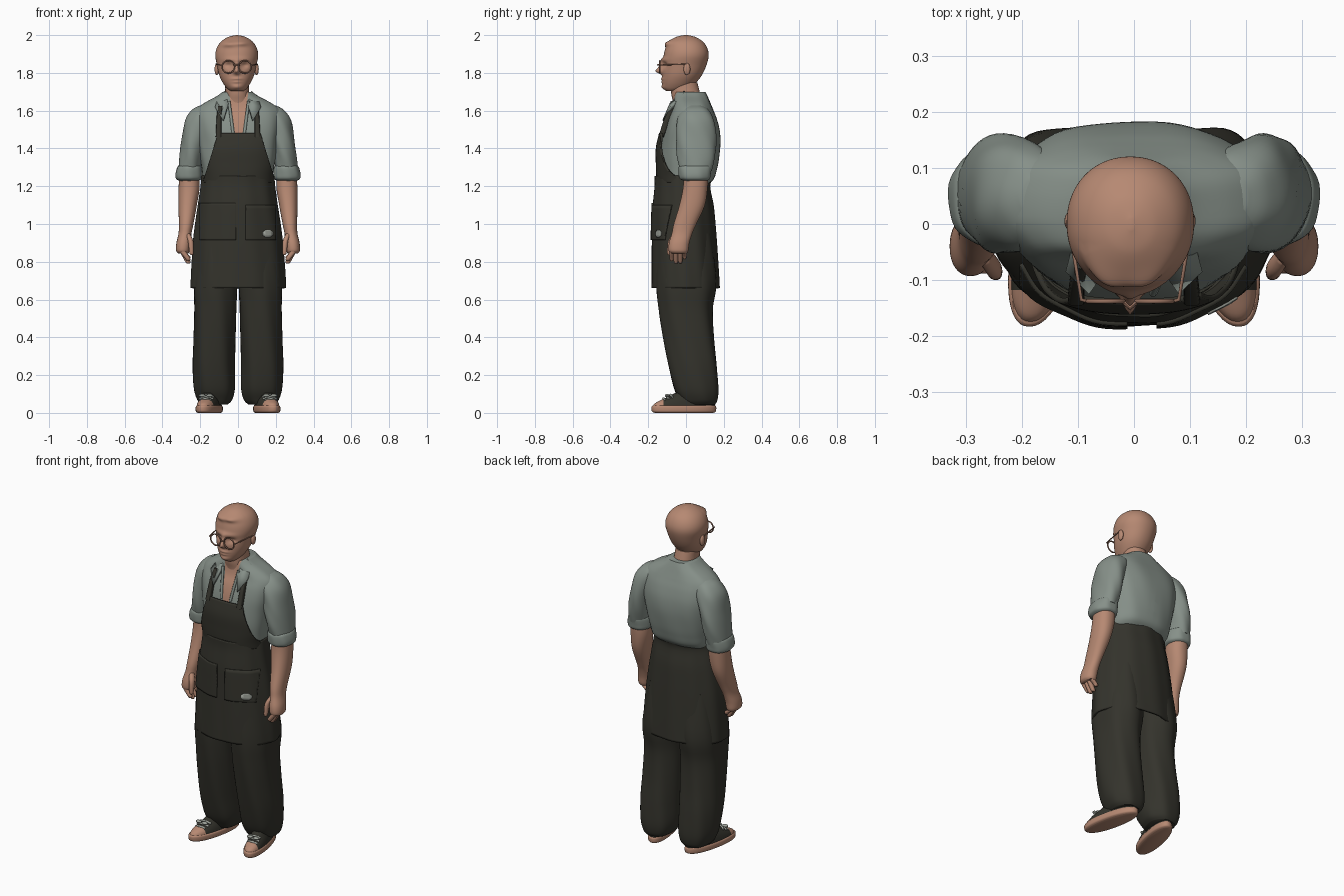
import bpy, bmesh, math
from mathutils import Vector

cube = bpy.data.objects.get("Cube")
if cube:
    bpy.data.objects.remove(cube, do_unlink=True)


def material(name, r, g, b):
    m = bpy.data.materials.new(name)
    m.use_nodes = True
    m.diffuse_color = (r, g, b, 1)
    bsdf = m.node_tree.nodes["Principled BSDF"]
    bsdf.inputs["Base Color"].default_value = (r, g, b, 1)
    bsdf.inputs["Roughness"].default_value = 0.8
    return m


SKIN = material("skin", 0.47, 0.25, 0.17)
SHIRT = material("grey_green_cloth", 0.24, 0.28, 0.25)
DARK = material("dark_olive_cloth", 0.034, 0.033, 0.025)
FRAME = material("spectacle_brown", 0.3, 0.16, 0.11)
PATCH = material("pale_grey", 0.34, 0.36, 0.32)


def finish(ob, mat, angle=50):
    ob.data.materials.append(mat)
    bpy.ops.object.select_all(action='DESELECT')
    ob.select_set(True)
    bpy.context.view_layer.objects.active = ob
    bpy.ops.object.shade_smooth_by_angle(angle=math.radians(angle))
    return ob


def make(name, bm, mat):
    me = bpy.data.meshes.new(name)
    bm.to_mesh(me)
    bm.free()
    ob = bpy.data.objects.new(name, me)
    bpy.context.collection.objects.link(ob)
    return finish(ob, mat)


def spline(rows, steps):
    """Catmull-Rom interpolation through the given rows."""
    out = []
    for i in range(len(rows) - 1):
        a, b, c, d = (rows[max(i - 1, 0)], rows[i], rows[i + 1],
                      rows[min(i + 2, len(rows) - 1)])
        for k in range(steps):
            t = k / steps
            out.append([0.5 * (2 * q + (r - p) * t + (2 * p - 5 * q + 4 * r - s) * t * t
                               + (3 * q - p - 3 * r + s) * t ** 3)
                        for p, q, r, s in zip(a, b, c, d)])
    return out + [list(rows[-1])]


def loft_mesh(secs, n=48, steps=5, power=2.2, cap=True, folds=None, grow=0):
    """Skin horizontal rings; a section is (z, x min, x max, front y, back y)."""
    bm, rings = bmesh.new(), []
    for z, x0, x1, y0, y1 in spline(sorted(secs), steps):
        ring = []
        for j in range(n):
            t = math.tau * j / n
            c, s = math.cos(t), math.sin(t)
            w = 1
            if folds:
                amount, count, twist = folds
                w += amount * math.sin(count * t + twist * z)
            px = math.copysign(abs(c) ** (2 / power), c) * ((x1 - x0) / 2 + grow) * w
            py = math.copysign(abs(s) ** (2 / power), s) * ((y1 - y0) / 2 + grow) * w
            ring.append(bm.verts.new(((x0 + x1) / 2 + px, (y0 + y1) / 2 + py, z)))
        rings.append(ring)
    for a, b in zip(rings, rings[1:]):
        for j in range(n):
            k = (j + 1) % n
            bm.faces.new((a[j], a[k], b[k], b[j]))
    if cap:
        bm.faces.new(rings[0][::-1])
        bm.faces.new(rings[-1])
    return bm


def loft(name, secs, mat, **kw):
    return make(name, loft_mesh(secs, **kw), mat)


def slice_mesh(bm, co, no, clear):
    bmesh.ops.bisect_plane(bm, geom=bm.verts[:] + bm.edges[:] + bm.faces[:], dist=1e-5,
                           plane_co=co, plane_no=no, clear_outer=clear)


def shell(name, secs, mat, planes, thick=0.01, **kw):
    """Cloth panel: an open loft trimmed by planes and thickened."""
    bm = loft_mesh(secs, cap=False, **kw)
    for co, no in planes:
        slice_mesh(bm, co, no, True)
    ob = make(name, bm, mat)
    mod = ob.modifiers.new("thickness", 'SOLIDIFY')
    mod.thickness, mod.offset = thick, 0
    return ob


def paint(ob, planes, mat):
    """Cut the region inside the planes and give it another material."""
    bm = bmesh.new()
    bm.from_mesh(ob.data)
    for co, no in planes:
        slice_mesh(bm, co, no, False)
    ob.data.materials.append(mat)
    for f in bm.faces:
        p = f.calc_center_median()
        if all((p - Vector(co)).dot(Vector(no)) < 0 for co, no in planes):
            f.material_index = 1
    bm.to_mesh(ob.data)
    bm.free()


def flip(secs, side):
    return secs if side > 0 else [(z, -b, -a, c, d) for z, a, b, c, d in secs]


def tube(name, points, radius, mat):
    cu = bpy.data.curves.new(name, 'CURVE')
    cu.dimensions, cu.bevel_depth, cu.bevel_resolution, cu.use_fill_caps = '3D', radius, 2, True
    sp = cu.splines.new('POLY')
    sp.points.add(len(points) - 1)
    for p, co in zip(sp.points, points):
        p.co = (*co, 1)
    ob = bpy.data.objects.new(name, cu)
    bpy.context.collection.objects.link(ob)
    bpy.ops.object.select_all(action='DESELECT')
    ob.select_set(True)
    bpy.context.view_layer.objects.active = ob
    bpy.ops.object.convert(target='MESH')
    return finish(bpy.context.object, mat)


def ball(name, loc, size, mat):
    bpy.ops.mesh.primitive_uv_sphere_add(segments=20, ring_count=12, radius=1, location=loc)
    ob = bpy.context.object
    ob.name, ob.scale = name, size
    return finish(ob, mat)


FRONT = ((0, 0, 0), (0, 1, 0))


def box(x0, x1, z0, z1):
    return [FRONT, ((x0, 0, 0), (-1, 0, 0)), ((x1, 0, 0), (1, 0, 0)),
            ((0, 0, z0), (0, 0, -1)), ((0, 0, z1), (0, 0, 1))]


# Head, with the face pushed out of the front by soft bumps
head = loft("head", [
    (1.705, -.04, .03, -.105, -.03), (1.72, -.06, .048, -.118, .02), (1.75, -.082, .068, -.125, .055),
    (1.79, -.1, .086, -.125, .085), (1.84, -.111, .097, -.123, .108), (1.89, -.12, .107, -.118, .12),
    (1.93, -.113, .1, -.109, .113), (1.965, -.09, .078, -.092, .09), (1.99, -.052, .04, -.053, .05),
    (2.0, -.01, 0, -.01, .01)], SKIN, n=96, steps=8, power=2.1)
MID = -.007
bumps = [(0, 1.812, .014, .017, .026), (0, 1.838, .012, .028, .016), (0, 1.806, .024, .01, .008),
         (0, 1.87, .06, .012, .008), (0, 1.768, .026, .006, .008), (0, 1.752, .02, .006, .006),
         (0, 1.725, .028, .014, .009), (.042, 1.84, .02, .014, -.014), (-.042, 1.84, .02, .014, -.014),
         (-.045, 1.953, .04, .016, .017), (.03, 1.957, .035, .014, .014)]
for v in head.data.vertices:
    if v.co.y < -.04:
        for x, z, sx, sz, amount in bumps:
            v.co.y -= amount * math.exp(-((v.co.x - MID - x) / sx) ** 2 - ((v.co.z - z) / sz) ** 2)
loft("neck", [(1.55, -.08, .08, -.06, .08), (1.64, -.075, .072, -.068, .085),
              (1.69, -.068, .06, -.078, .075), (1.75, -.068, .056, -.08, .06)], SKIN)

# Ears and spectacles
for side, word in ((1, "left"), (-1, "right")):
    ball(word + "_ear", (MID + side * .105, .005, 1.82), (.012, .018, .032), SKIN)
    bpy.ops.mesh.primitive_torus_add(major_radius=.033, minor_radius=.004, major_segments=32,
                                     minor_segments=8, rotation=(math.pi / 2, 0, 0),
                                     location=(MID + side * .044, -.138, 1.832))
    bpy.context.object.name = word + "_spectacle_rim"
    finish(bpy.context.object, FRAME)
    tube(word + "_temple_bar", [(MID + side * x, y, z) for x, y, z in
         ((.075, -.138, 1.838), (.087, -.135, 1.842), (.109, .0, 1.846), (.109, .015, 1.83))], .0035, FRAME)
tube("spectacle_bridge", [(MID + x, y, 1.842) for x, y in ((-.013, -.138), (0, -.15), (.013, -.138))], .004, FRAME)

# Shirt body with the open neck painted in skin
TORSO = [(1.2, -.17, .17, -.12, .1), (1.235, -.182, .182, -.13, .145), (1.29, -.19, .19, -.135, .163),
         (1.35, -.2, .2, -.135, .174), (1.43, -.212, .212, -.127, .182), (1.5, -.225, .225, -.115, .178),
         (1.56, -.23, .23, -.097, .163), (1.605, -.22, .22, -.077, .145), (1.64, -.178, .178, -.068, .13),
         (1.675, -.115, .112, -.064, .115), (1.7, -.08, .076, -.06, .103)]
shirt = loft("shirt_body", TORSO, SHIRT, n=64, folds=(.008, 9, 14), power=2.6)
paint(shirt, [FRONT, ((.004, 0, 1.335), (1, 0, -.14)), ((.004, 0, 1.335), (-1, 0, -.14))], SKIN)
shell("collar_band", [(1.64, -.11, .106, -.08, .12), (1.68, -.088, .083, -.07, .112),
                      (1.715, -.073, .068, -.055, .095)], SHIRT, [((0, -.03, 0), (0, -1, .6))])
for side, word in ((1, "left"), (-1, "right")):
    bm = bmesh.new()
    bm.faces.new([bm.verts.new((side * x, y, z)) for x, y, z in
                  ((.07, -.01, 1.705), (.052, -.086, 1.64), (.08, -.125, 1.55), (.122, -.085, 1.62),
                   (.105, -.02, 1.675))])
    flap = make(word + "_collar_flap", bm, SHIRT)
    flap.modifiers.new("thickness", 'SOLIDIFY').thickness = .012 * side
    tube(word + "_shirt_placket", [(.004 + side * x, y, z) for x, y, z in
         ((.052, -.073, 1.65), (.04, -.1, 1.56), (.03, -.122, 1.48))], .008, SHIRT)

# Sleeves, arms and hands
for side, word in ((1, "left"), (-1, "right")):
    loft(word + "_sleeve", flip([
        (1.628, .15, .2, .015, .08), (1.605, .12, .242, -.02, .12), (1.55, .13, .28, -.045, .148),
        (1.45, .165, .298, -.053, .16), (1.36, .185, .31, -.047, .155), (1.28, .2, .318, -.03, .135)],
        side), SHIRT, folds=(.02, 5, 30), power=2.1)
    loft(word + "_rolled_cuff", flip([
        (1.31, .2, .312, -.025, .13), (1.3, .19, .322, -.038, .136), (1.265, .187, .331, -.038, .132),
        (1.24, .191, .328, -.032, .127), (1.228, .21, .31, -.01, .11)], side), SHIRT, folds=(.015, 7, 20))
    loft(word + "_forearm", flip([
        (1.3, .212, .31, -.01, .118), (1.2, .203, .314, -.015, .115), (1.1, .218, .315, -.035, .1),
        (1.0, .236, .313, -.065, .055), (.95, .246, .315, -.075, .033), (.9, .25, .326, -.09, .018),
        (.86, .255, .328, -.092, .012), (.845, .262, .318, -.08, .005)], side), SKIN)
    for i, tip in enumerate((.805, .79, .792, .815)):
        y = -.077 + i * .023
        loft(f"{word}_finger_{i + 1}", flip([
            (tip, .258, .272, y - .004, y + .006), (tip + .012, .252, .28, y - .011, y + .012),
            (.85, .272, .306, y - .012, y + .012), (.88, .278, .316, y - .012, y + .012)], side), SKIN, n=14)
    loft(word + "_thumb", flip([
        (.835, .24, .25, -.095, -.085), (.85, .235, .258, -.1, -.076), (.91, .237, .265, -.095, -.06),
        (.95, .255, .28, -.07, -.04)], side), SKIN, n=14)

# Apron skirt, bib, pockets, badge and neck straps
SKIRT = [(.66, -.248, .248, -.178, .173), (.75, -.244, .244, -.178, .168), (.9, -.234, .232, -.177, .158),
         (1.0, -.222, .22, -.175, .15), (1.1, -.207, .205, -.172, .14), (1.2, -.192, .192, -.162, .122),
         (1.255, -.188, .188, -.162, .14)]
drape = dict(n=96, folds=(.01, 11, 3), power=2.05)
shell("apron_skirt", SKIRT, DARK, [], **drape)
shell("right_apron_pocket", SKIRT, DARK, box(-.2, -.012, .915, 1.11), grow=.007, **drape)
shell("left_apron_pocket", SKIRT, DARK, box(.04, .198, .915, 1.1), grow=.007, **drape)
octagon = [((.157 + .026 * math.cos(a), 0, .949 + .02 * math.sin(a)), (math.cos(a) / .026, 0, math.sin(a) / .02))
           for a in (math.tau * i / 8 for i in range(8))]
shell("pocket_badge", SKIRT, PATCH, [FRONT] + octagon, grow=.013, thick=.006, **drape)
shell("apron_bib", [(1.22, -.186, .186, -.148, .13), (1.26, -.192, .192, -.153, .145), (1.32, -.21, .21, -.155, .165),
                    (1.4, -.222, .222, -.155, .175), (1.48, -.235, .235, -.138, .18)], DARK,
      [((0, -.02, 0), (0, 1, 0)), ((.118, 0, 1.48), (1, 0, .3)), ((-.105, 0, 1.48), (-1, 0, .3))], n=96, power=2.5)
for side, word in ((1, "left"), (-1, "right")):
    loft(word + "_apron_strap", flip([
        (1.46, .088, .118, -.146, -.118), (1.55, .088, .114, -.118, -.085), (1.6, .085, .11, -.093, -.06),
        (1.625, .082, .105, -.08, -.045)], side), DARK, n=16, power=4)

# Trousers and shoes
for side, word in ((1, "left"), (-1, "right")):
    loft(word + "_trouser_leg", flip([
        (.045, .055, .195, -.02, .155), (.07, .032, .215, -.035, .167), (.13, .018, .232, -.065, .173),
        (.25, .018, .238, -.095, .165), (.4, .014, .234, -.122, .148), (.55, .008, .232, -.143, .14),
        (.7, .0, .235, -.155, .158), (.95, .0, .205, -.15, .13)], side), DARK, folds=(.022, 6, 7), power=2.3)
    sole = loft(word + "_shoe_sole", flip([
        (0, .1, .2, -.165, .145), (.008, .09, .21, -.18, .158), (.03, .089, .211, -.183, .16),
        (.038, .094, .206, -.178, .155)], side), SKIN)
    upper = loft(word + "_shoe_upper", flip([
        (.03, .093, .207, -.178, .155), (.05, .096, .204, -.165, .152), (.068, .1, .2, -.132, .148),
        (.085, .106, .194, -.095, .14), (.105, .115, .185, -.06, .12)], side), DARK)
    paint(upper, [((0, -.118, 0), (0, 1, 0))], SKIN)
    laces = [tube(f"{word}_lace_{i}", [(side * (.15 + w * x), y + .012 * abs(x), z - .012 * abs(x))
                                      for x in (-1, -.5, 0, .5, 1)], .006, PATCH)
             for i, (y, z, w) in enumerate(((-.12, .077, .03), (-.102, .086, .036), (-.083, .096, .036)))]
    bow = [ball(f"{word}_lace_bow_{i}", (side * (.17 + x), -.1, .092), (.018, .012, .008), PATCH)
           for i, x in enumerate((-.02, .02))]
    # Turn the toes outward
    for ob in [sole, upper] + laces:
        for v in ob.data.vertices:
            v.co.x -= side * .2 * v.co.y
